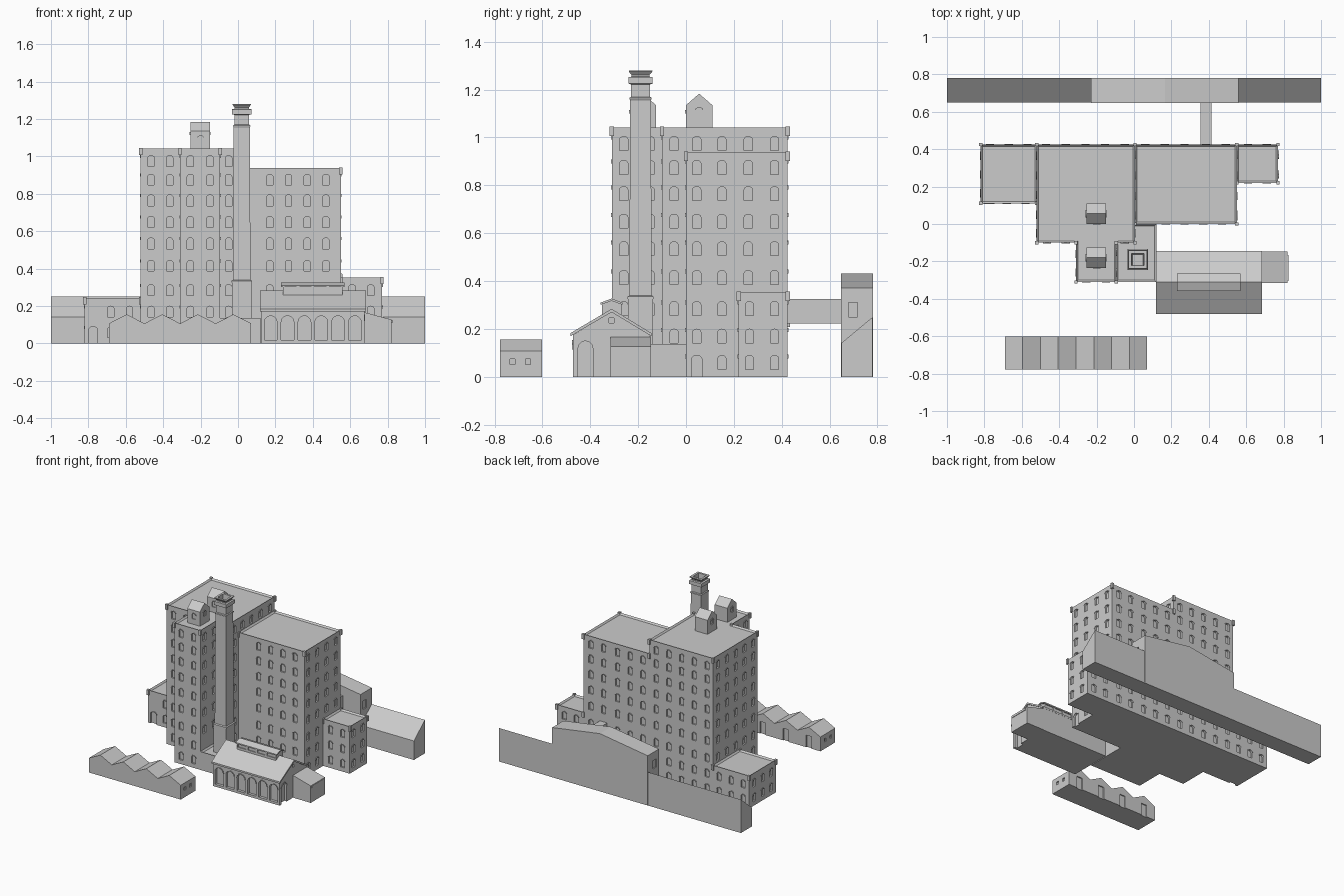
import bpy, bmesh, math
from mathutils import Vector

if "Cube" in bpy.data.objects:
    bpy.data.objects.remove(bpy.data.objects["Cube"])

Z = Vector((0, 0, 1))
X = Vector((1, 0, 0))
Y = Vector((0, 1, 0))
SIDES = {'F': (X, -Y), 'B': (X, Y), 'L': (Y, -X), 'R': (Y, X)}


def prism(bm, pts, origin, u, n, d0, d1):
    """Extrude a (u, z) profile along n between d0 and d1."""
    rings = [[bm.verts.new(origin + u * a + Z * b + n * d) for a, b in pts] for d in (d0, d1)]
    fs = [bm.faces.new(rings[0]), bm.faces.new(rings[1])]
    k = len(pts)
    for i in range(k):
        j = (i + 1) % k
        fs.append(bm.faces.new((rings[0][i], rings[0][j], rings[1][j], rings[1][i])))
    bmesh.ops.recalc_face_normals(bm, faces=fs)


def box(bm, x0, x1, y0, y1, z0, z1):
    prism(bm, [(x0, z0), (x1, z0), (x1, z1), (x0, z1)], Vector(), X, Y, y0, y1)


def make(name, bm):
    me = bpy.data.meshes.new(name)
    bm.to_mesh(me)
    bm.free()
    ob = bpy.data.objects.new(name, me)
    bpy.context.collection.objects.link(ob)
    return ob


def arc(c, z, r, rise, n=6):
    return [(c + r * math.cos(math.pi * i / n), z + rise * math.sin(math.pi * i / n)) for i in range(n + 1)]


def opening(c, z, w, h, rise):
    """Arched (rise > 0) or square outline centred at c, z."""
    b, t = z - h / 2, z + h / 2 - rise
    top = arc(c, t, w / 2, rise) if rise else [(c + w / 2, t), (c - w / 2, t)]
    return [(c - w / 2, b), (c + w / 2, b)] + top


def cut(ob, groups, depth=0.012):
    """Recess rows and columns of openings; arched ones get thin hoods."""
    bm, hoods = bmesh.new(), bmesh.new()
    for side, pos, cols, rows, w, h, rise in groups:
        u, n = SIDES[side]
        o = (X if side in 'LR' else Y) * pos
        for c in cols:
            for z in rows:
                prism(bm, opening(c, z, w, h, rise), o, u, n, -depth, 0.02)
                if rise:
                    t = z + h / 2 - rise
                    strip = arc(c, t, w / 2 + .005, rise + .005) + arc(c, t, w / 2, rise)[::-1]
                    prism(hoods, strip, o, u, n, -0.002, 0.004)
    cutter = make(ob.name + "_cutter", bm)
    cutter.hide_render = True
    m = ob.modifiers.new("openings", 'BOOLEAN')
    m.operation, m.solver, m.object = 'DIFFERENCE', 'EXACT', cutter
    bpy.context.view_layer.objects.active = ob
    bpy.ops.object.modifier_apply(modifier=m.name)
    bpy.data.objects.remove(cutter)
    if hoods.verts:
        make(ob.name + "_window_hoods", hoods)
    else:
        hoods.free()


def block(name, foot, h, groups=(), caps=True):
    """Flat-roofed block with a parapet and corner caps."""
    bm = bmesh.new()
    lo = [bm.verts.new((x, y, 0)) for x, y in foot]
    hi = [bm.verts.new((x, y, h)) for x, y in foot]
    bm.faces.new(lo[::-1])
    top = bm.faces.new(hi)
    for i in range(len(foot)):
        j = (i + 1) % len(foot)
        bm.faces.new((lo[i], lo[j], hi[j], hi[i]))
    bm.normal_update()
    bmesh.ops.inset_region(bm, faces=[top], thickness=0.01, use_even_offset=True)
    bmesh.ops.translate(bm, verts=list(top.verts), vec=(0, 0, -0.012))
    ob = make(name, bm)
    if groups:
        cut(ob, groups)
    if caps:
        bm = bmesh.new()
        for x, y in foot:
            box(bm, x - .009, x + .009, y - .009, y + .009, h - .035, h + .004)
        make(name + "_corner_caps", bm)


def rect(x0, x1, y0, y1):
    return [(x0, y0), (x1, y0), (x1, y1), (x0, y1)]


ROWS = [.06, .17, .285, .415, .535, .65, .765, .875, .975]
UP = ROWS[3:]
WIN = (.034, .058, .012)
YC = [.045, .15, .26, .37]

# main tower with the projecting stair bay
block("main_tower", [(-.52, -.1), (-.31, -.1), (-.31, -.31), (-.095, -.31), (-.095, -.1),
                     (.005, -.1), (.005, .425), (-.52, .425)], 1.042, [
    ('F', -.1, [-.465, -.365], ROWS, *WIN), ('F', -.1, [-.05], ROWS[1:], *WIN),
    ('F', -.31, [-.255, -.15], ROWS, *WIN),
    ('L', -.31, [-.26, -.16], ROWS, *WIN), ('R', -.095, [-.26, -.15], ROWS[2:], *WIN),
    ('L', -.52, [-.05, .05], ROWS, *WIN), ('L', -.52, [.155, .26, .365], ROWS[2:], *WIN),
    ('R', .005, YC, ROWS[-1:], *WIN), ('R', .005, [-.05], ROWS[1:], *WIN),
    ('B', .425, [-.47, -.365, -.26, -.155, -.05], ROWS, *WIN)])

# right block and the two low wings
block("right_block", rect(.005, .55, 0, .425), .937, [
    ('F', 0, [.17, .27, .37, .47], ROWS[:-1], *WIN),
    ('R', .55, YC[:2], ROWS[1:-1], *WIN), ('R', .55, YC[2:], UP[:-1], *WIN),
    ('R', .55, YC[:1], [.04], .045, .1, .02), ('R', .55, YC[1:2], ROWS[:1], *WIN),
    ('B', .425, [.06, .165, .27, .49], ROWS[:-1], *WIN),
    ('B', .425, [.385], ROWS[:2] + UP[:-1], *WIN)])
block("right_wing", rect(.55, .77, .22, .425), .352, [
    ('F', .22, [.61, .71], ROWS[:3], *WIN), ('R', .77, [.265, .37], ROWS[:3], *WIN),
    ('B', .425, [.61, .71], ROWS[:3], *WIN)])
block("left_wing", rect(-.82, -.52, .11, .425), .243, [
    ('F', .11, [-.68, -.58], ROWS[:2], *WIN), ('F', .11, [-.775], [.04], .05, .1, .02),
    ('L', -.82, [.165, .265, .365], ROWS[:2], *WIN),
    ('B', .425, [-.77, -.67, -.57], ROWS[:2], *WIN)])
block("chimney_yard_block", rect(-.095, .12, -.31, 0), .137, caps=False)

# roof houses on the tower
for name, y in (("front_roof_house", -.18), ("rear_roof_house", .055)):
    bm = bmesh.new()
    prism(bm, [(y - .055, 1.025), (y + .055, 1.025), (y + .055, 1.135), (y, 1.183), (y - .055, 1.135)],
          Vector(), Y, X, -.255, -.15)
    cut(make(name, bm), [('R', -.15, [y], [1.105], .03, .04, .01), ('L', -.255, [y], [1.105], .03, .04, .01),
                         ('F', y - .055, [-.2], [1.09], .03, .04, .01)], .006)

# square hollow chimney from stacked rings
bm = bmesh.new()
prev = None
for r, z in [(.052, 0), (.052, .325), (.055, .325), (.055, .335), (.047, .34), (.043, 1.155), (.046, 1.16),
             (.046, 1.166), (.04, 1.17), (.04, 1.222), (.051, 1.225), (.051, 1.252), (.038, 1.254),
             (.038, 1.262), (.049, 1.275), (.049, 1.28), (.033, 1.28), (.028, 1.2)]:
    ring = [bm.verts.new((.02 + a * r, -.19 + b * r, z)) for a, b in ((-1, -1), (1, -1), (1, 1), (-1, 1))]
    if prev:
        for i in range(4):
            bm.faces.new((prev[i], prev[i - 3], ring[i - 3], ring[i]))
    else:
        bm.faces.new(ring[::-1])
    prev = ring
bm.faces.new(prev)
make("chimney", bm)

# gabled engine house with deep arches
bm = bmesh.new()
prism(bm, [(-.472, 0), (-.15, 0), (-.15, .175), (-.311, .272), (-.472, .175)], Vector(), Y, X, .125, .675)
hall = make("engine_house", bm)
cut(hall, [('F', -.472, [.175 + .09 * i for i in range(6)], [.083], .068, .13, .034),
           ('R', .675, [-.42], [.07], .062, .16, .031), ('R', .675, [-.311], [.235], .02, .02, 0)], .02)
bm = bmesh.new()
prism(bm, [(-.482, .17), (-.311, .27), (-.145, .17), (-.145, .183), (-.311, .284), (-.482, .183)],
      Vector(), Y, X, .118, .684)
make("engine_house_roof", bm)

# roof lantern
bm = bmesh.new()
prism(bm, [(-.352, .22), (-.27, .22), (-.27, .305), (-.311, .318), (-.352, .305)], Vector(), Y, X, .24, .56)
panes = [.28 + .08 * i for i in range(4)]
cut(make("roof_lantern", bm), [('F', -.352, panes, [.289], .065, .024, 0),
                               ('B', -.27, panes, [.289], .065, .024, 0)], .006)
bm = bmesh.new()
prism(bm, [(-.357, .301), (-.311, .317), (-.265, .301), (-.265, .31), (-.311, .327), (-.357, .31)],
      Vector(), Y, X, .23, .57)
make("roof_lantern_roof", bm)

# lean-to beside the engine house
bm = bmesh.new()
prism(bm, [(.67, 0), (.822, 0), (.822, .127), (.67, .168)], Vector(), X, Y, -.315, -.147)
make("lean_to", bm)
bm = bmesh.new()
box(bm, .82, .826, -.305, -.165, .108, .124)
make("lean_to_lintel", bm)

# sawtooth shed, four gables
bm = bmesh.new()
roof = [(.07 - .095 * i, .155 if i % 2 else .107) for i in range(9)]
prism(bm, [(-.69, 0), (.07, 0)] + roof, Vector(), X, Y, -.777, -.602)
cut(make("sawtooth_shed", bm), [('R', .07, [-.725, -.66], [.063], .022, .024, 0),
                                ('L', -.69, [-.725, -.66], [.063], .022, .024, 0),
                                ('B', -.602, [-.595 + .19 * i for i in range(4)], [.04], .045, .1, 0)], .008)

# long rear shed with mono-pitch roof, and its raised gabled middle
bm = bmesh.new()
prism(bm, [(.65, 0), (.78, 0), (.78, .25), (.65, .142)], Vector(), Y, X, -1, 1)
make("rear_shed", bm)
bm = bmesh.new()
prism(bm, [(-.23, 0), (.56, 0), (.56, .372), (.165, .432), (-.23, .372)], Vector(), X, Y, .648, .781)
cut(make("rear_shed_middle", bm), [('R', .56, [.698], [.28], .038, .062, 0),
                                   ('L', -.23, [.698], [.28], .038, .062, 0)], .008)

# link bridge
bm = bmesh.new()
box(bm, .355, .415, .42, .652, .222, .325)
cut(make("link_bridge", bm), [(s, p, [.465, .532, .6], [.282], .018, .024, 0)
                              for s, p in (('R', .415), ('L', .355))], .006)
